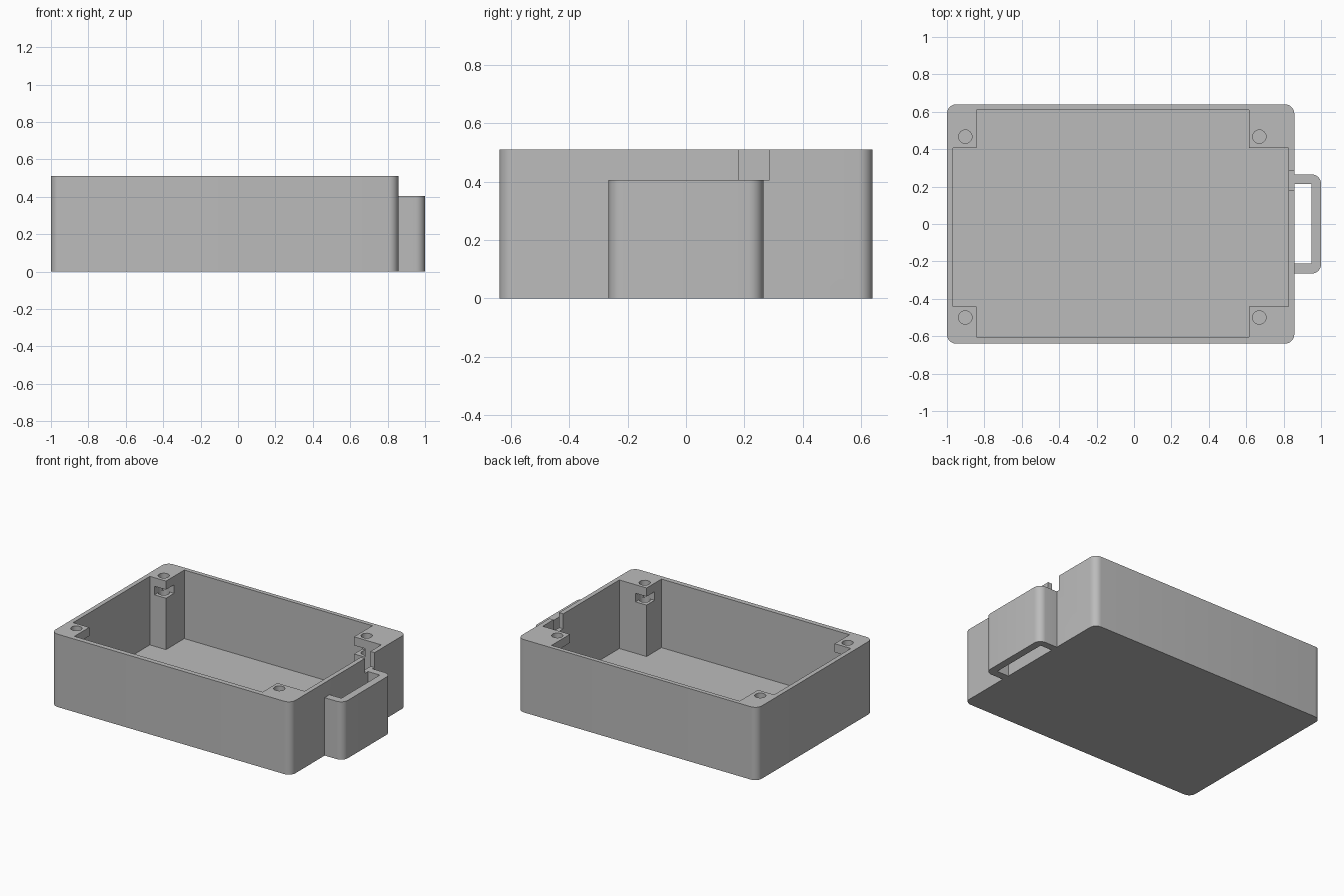
import bpy, bmesh, math

if "Cube" in bpy.data.objects:
    bpy.data.objects.remove(bpy.data.objects["Cube"])

grey = bpy.data.materials.new("plain grey")
grey.use_nodes = True
grey.diffuse_color = (0.5, 0.5, 0.5, 1)
grey.node_tree.nodes["Principled BSDF"].inputs["Base Color"].default_value = (0.5, 0.5, 0.5, 1)


def arc(cx, cy, r, start, end, steps=8):
    return [(cx + r * math.cos(math.radians(start + (end - start) * i / steps)),
             cy + r * math.sin(math.radians(start + (end - start) * i / steps)))
            for i in range(steps + 1)]


def prism(name, outline, z0, z1):
    """Extrude a counter-clockwise outline from z0 up to z1."""
    bm = bmesh.new()
    face = bm.faces.new([bm.verts.new((x, y, z0)) for x, y in outline])
    top = bmesh.ops.extrude_face_region(bm, geom=[face])["geom"]
    bmesh.ops.translate(bm, vec=(0, 0, z1 - z0),
                        verts=[v for v in top if isinstance(v, bmesh.types.BMVert)])
    bmesh.ops.recalc_face_normals(bm, faces=bm.faces)
    mesh = bpy.data.meshes.new(name)
    bm.to_mesh(mesh)
    bm.free()
    mesh.materials.append(grey)
    obj = bpy.data.objects.new(name, mesh)
    bpy.context.collection.objects.link(obj)
    return obj


def rect(x0, x1, y0, y1):
    return [(x0, y0), (x1, y0), (x1, y1), (x0, y1)]


def smooth(obj):
    bpy.ops.object.select_all(action="DESELECT")
    obj.select_set(True)
    bpy.context.view_layer.objects.active = obj
    bpy.ops.object.shade_smooth_by_angle(angle=math.radians(35))


LEFT, RIGHT, HALF, TOP, R = -1.0, 0.857, 0.64, 0.51, 0.05
FLOOR, RIM = 0.03, 0.405

# Rounded box
body = prism("box_body",
             arc(RIGHT - R, HALF - R, R, 0, 90) + arc(LEFT + R, HALF - R, R, 90, 180)
             + arc(LEFT + R, -HALF + R, R, 180, 270) + arc(RIGHT - R, -HALF + R, R, 270, 360),
             0, TOP)

# Cavity that leaves a solid post in each corner
xa, xb, xc, xd = -0.968, -0.843, 0.614, 0.825
ya, yb, yc, yd = -0.605, -0.441, 0.407, 0.61
cutters = [prism("cavity_cutter",
                 [(xb, ya), (xc, ya), (xc, yb), (xd, yb), (xd, yc), (xc, yc),
                  (xc, yd), (xb, yd), (xb, yc), (xa, yc), (xa, yb), (xb, yb)],
                 FLOOR, TOP + 0.1)]

# Screw holes and nut slots that open to the inside corner of each post
for hx, px, sx in ((-0.902, xb, 1), (0.67, xc, -1)):
    for hy, py, sy in ((-0.5, yb, 1), (0.467, yc, -1)):
        cutters.append(prism("screw_hole_cutter", arc(hx, hy, 0.036, 0, 345, 23), 0.2, TOP + 0.1))
        xs = sorted((hx - 0.03 * sx, px + 0.02 * sx))
        ys = sorted((hy - 0.03 * sy, py + 0.02 * sy))
        cutters.append(prism("nut_slot_cutter", rect(*xs, *ys), 0.39, 0.45))

# Cable notch in the end wall
cutters.append(prism("cable_notch_cutter", rect(xd - 0.02, RIGHT + 0.02, 0.18, 0.287), RIM, TOP + 0.1))

for cutter in cutters:
    cutter.hide_render = True
    cutter.hide_set(True)
    mod = body.modifiers.new(cutter.name, "BOOLEAN")
    mod.operation, mod.solver, mod.object = "DIFFERENCE", "EXACT", cutter

# Bake the cuts and drop the cutters
bpy.context.view_layer.update()
baked = bpy.data.meshes.new_from_object(body.evaluated_get(bpy.context.evaluated_depsgraph_get()))
body.modifiers.clear()
body.data = baked
for cutter in cutters:
    bpy.data.objects.remove(cutter)
smooth(body)

# Open loop on the end wall
loop = prism("end_loop",
             [(RIGHT, -0.265)] + arc(1 - R, -0.265 + R, R, 270, 360)
             + arc(1 - R, 0.265 - R, R, 0, 90)
             + [(RIGHT, 0.265), (RIGHT, 0.215), (0.948, 0.215), (0.948, -0.21), (RIGHT, -0.21)],
             0, RIM)
smooth(loop)
